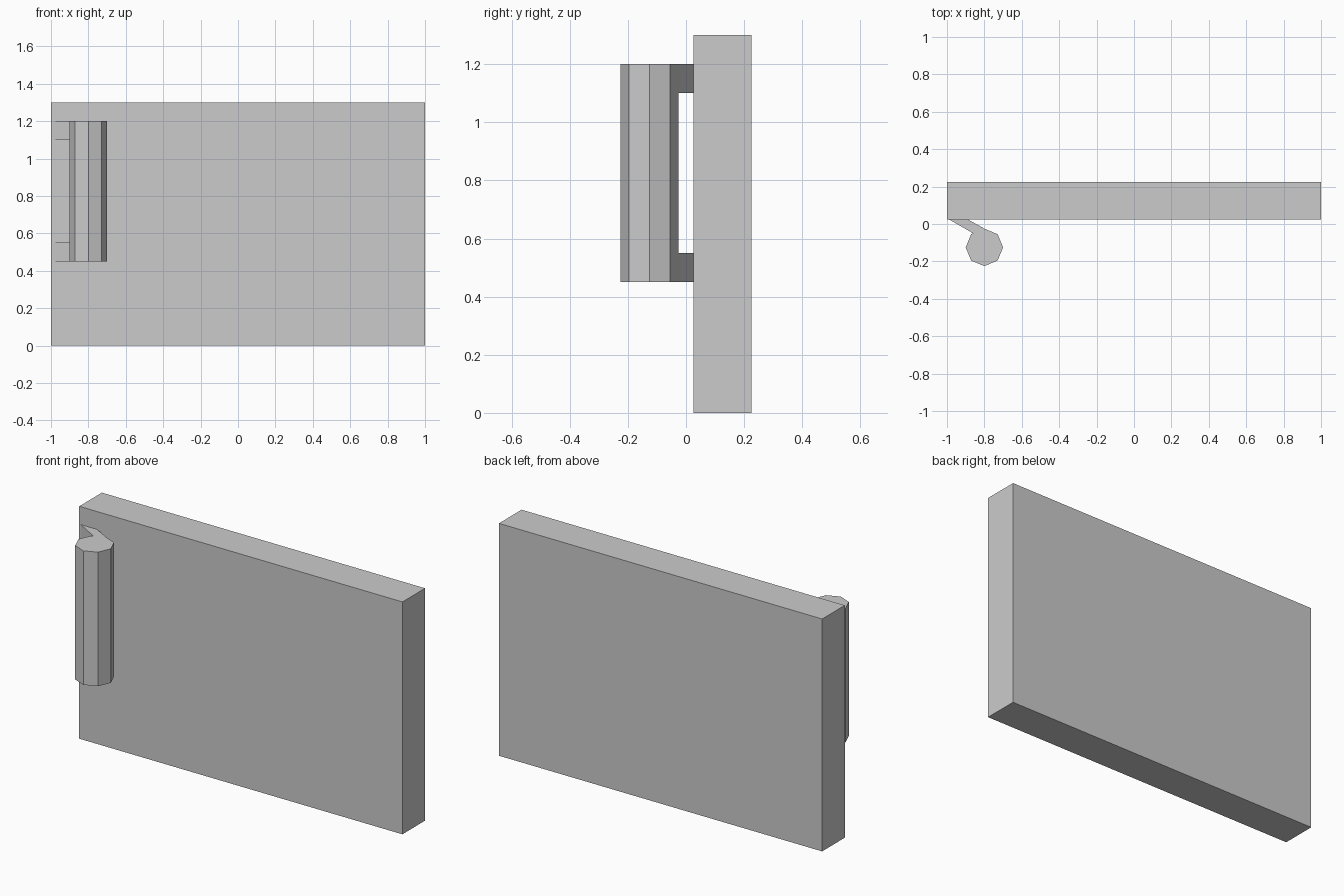
import bpy, bmesh, math

if "Cube" in bpy.data.objects:
    bpy.data.objects.remove(bpy.data.objects["Cube"])


def prism(name, profile, z0, z1):
    """Extrude a counter-clockwise xy profile from z0 to z1."""
    bm = bmesh.new()
    face = bm.faces.new([bm.verts.new((x, y, z0)) for x, y in profile])
    top = bmesh.ops.extrude_face_region(bm, geom=[face])["geom"]
    bmesh.ops.translate(bm, vec=(0, 0, z1 - z0),
                        verts=[v for v in top if isinstance(v, bmesh.types.BMVert)])
    bmesh.ops.recalc_face_normals(bm, faces=bm.faces)
    mesh = bpy.data.meshes.new(name)
    bm.to_mesh(mesh)
    bm.free()
    obj = bpy.data.objects.new(name, mesh)
    bpy.context.collection.objects.link(obj)
    return obj


# Flat panel
prism("panel", [(-1, 0.025), (1, 0.025), (1, 0.225), (-1, 0.225)], 0, 1.3)

# Eight-sided upright grip
octagon = [(-0.8 + 0.1 * math.cos(i * math.pi / 4),
            -0.125 + 0.1 * math.sin(i * math.pi / 4)) for i in range(8)]
prism("handle_grip", octagon, 0.45, 1.2)

# Slanted brackets joining the grip to the panel
bracket = [(-0.99, 0.025), (-0.86, -0.05), (-0.8, -0.06),
           (-0.8, -0.025), (-0.84, -0.002), (-0.89, 0.025)]
for name, z in (("lower_bracket", 0.45), ("upper_bracket", 1.1)):
    prism(name, bracket, z, z + 0.1)
